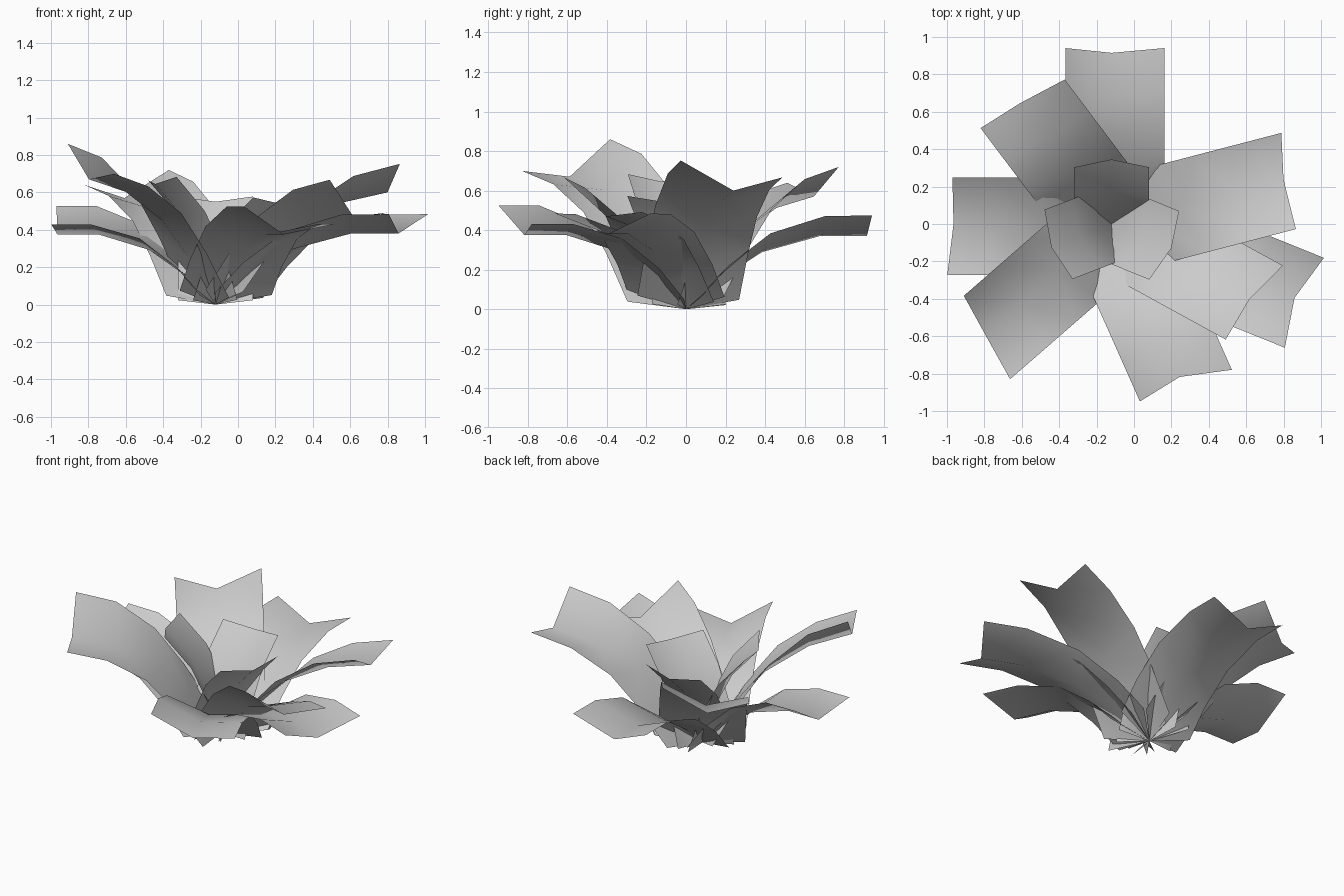
import bpy, math
from mathutils import Vector

if "Cube" in bpy.data.objects:
    bpy.data.objects.remove(bpy.data.objects["Cube"])

BASE = Vector((-0.12, 0, 0))
DRIFT = Vector((0.018, -0.012, 0))   # slight sideways set of the leaf edges

# leaf styles: (reach fraction, height fraction, inward lean of the fold in degrees), fold depth
STYLES = {
    "low":   ([(0, 0, -55), (0.17, 0.38, -42), (0.42, 0.78, -30), (0.74, 1, -22), (1, 1, -20)], 0.11),
    "mid":   ([(0, 0, -58), (0.20, 0.36, -45), (0.42, 0.67, -30), (0.71, 0.90, -15), (1, 1, -5)], 0.11),
    "inner": ([(0, 0, 62), (0.20, 0.36, 60), (0.53, 0.72, 58), (1, 1, 56)], 0.05),
}


def leaf(name, style, azimuth, reach, height, half_width, yaw=0, roll=0):
    """V-folded strip rising from the base: three points across each row."""
    rows, depth = STYLES[style]
    a, p = math.radians(azimuth), math.radians(azimuth + yaw + 90)
    out = Vector((math.cos(a), math.sin(a), 0))
    side = Vector((math.cos(p) * half_width, math.sin(p) * half_width, 0))
    verts, faces = [], []
    for i, (fr, fz, lean) in enumerate(rows):
        t = math.radians(lean)
        mid = BASE + out * reach * fr + Vector((0, 0, height * fz))
        fold = out * (-math.sin(t) * depth) + Vector((0, 0, math.cos(t) * depth))
        if style != "inner":
            fold += DRIFT
        twist = Vector((0, 0, roll * min(1, 0.25 + fr)))
        verts += [mid + fold + side + twist, mid, mid + fold - side - twist]
        if i:
            k = 3 * (i - 1)
            faces += [(k, k + 3, k + 4, k + 1), (k + 1, k + 4, k + 5, k + 2)]
    for v in verts:
        v.z = max(v.z, 0)
    me = bpy.data.meshes.new(name)
    me.from_pydata(verts, [], faces)
    for f in me.polygons:
        f.use_smooth = True
    ob = bpy.data.objects.new(name, me)
    bpy.context.collection.objects.link(ob)


# spreading outer leaves
for i, args in enumerate([(90, 0.915, 0.37, 0.265, 0, 0),
                          (180, 0.845, 0.375, 0.26, -3, -0.05),
                          (-66, 0.895, 0.375, 0.26, -5, -0.047),
                          (-22, 1.055, 0.38, 0.262, -1.5, 0)]):
    leaf(f"outer_leaf_{i + 1}", "low", *args)

# taller middle leaves
for i, args in enumerate([(127, 0.81, 0.57, 0.26, -7, -0.04),
                          (221, 0.897, 0.67, 0.255, -12, -0.08),
                          (14.6, 0.95, 0.60, 0.26, -6, -0.043),
                          (-28.7, 0.84, 0.47, 0.25, -9, -0.088)]):
    leaf(f"middle_leaf_{i + 1}", "mid", *args)

# short upright inner leaves
for i, args in enumerate([(90, 0.345, 0.55, 0.2, 0, 0),
                          (201, 0.345, 0.645, 0.2, 1, 0.01),
                          (-22, 0.345, 0.545, 0.2, -1.5, 0)]):
    leaf(f"inner_leaf_{i + 1}", "inner", *args)
